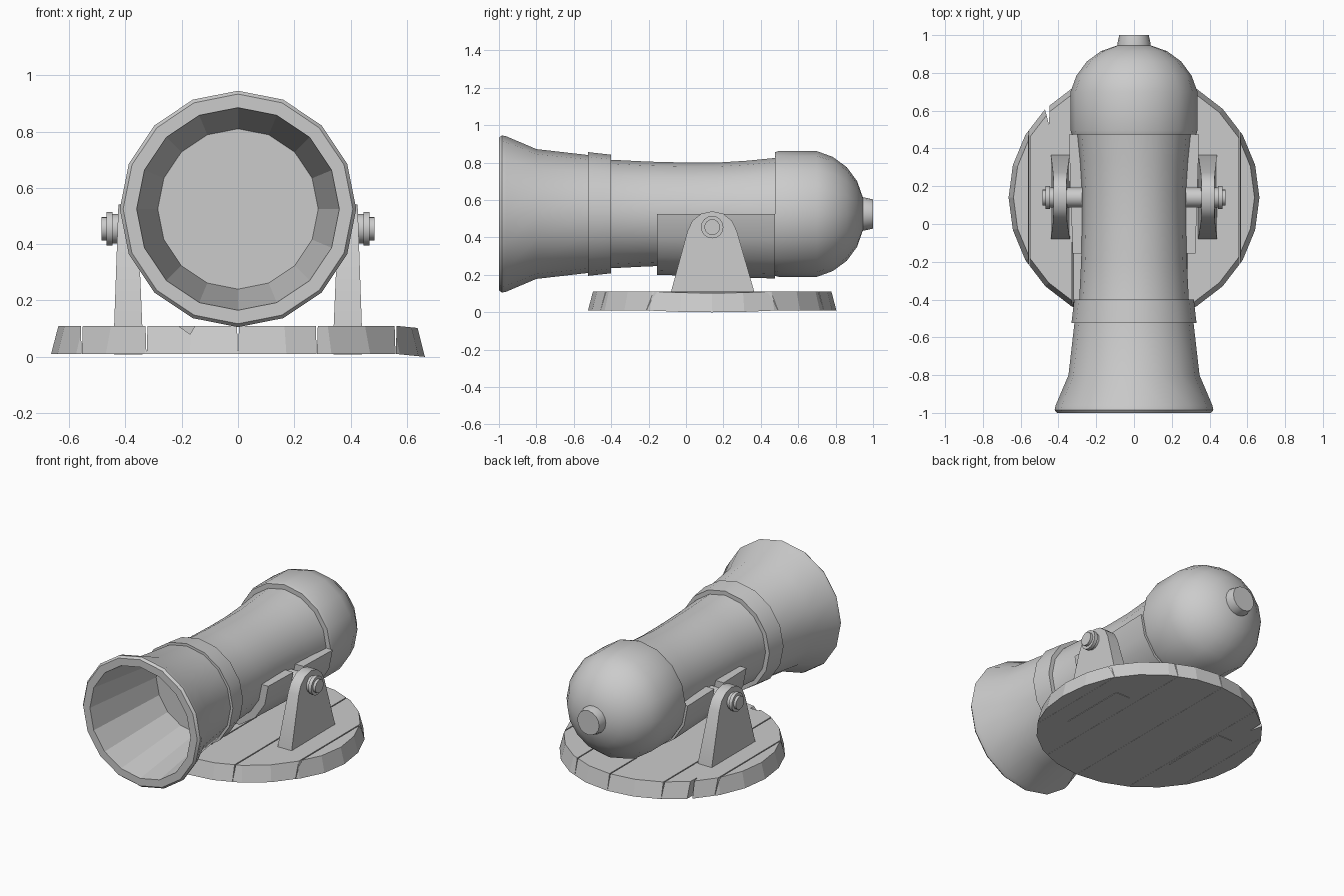
import bpy, bmesh, math
from mathutils import Vector, Matrix

if "Cube" in bpy.data.objects:
    bpy.data.objects.remove(bpy.data.objects["Cube"])

AXIS_Z = 0.525          # height of the barrel axis
PIN_Y, PIN_Z = 0.14, 0.455


def finish(bm, name):
    bmesh.ops.recalc_face_normals(bm, faces=bm.faces[:])
    me = bpy.data.meshes.new(name)
    bm.to_mesh(me)
    bm.free()
    ob = bpy.data.objects.new(name, me)
    bpy.context.collection.objects.link(ob)
    return ob


def lathe(name, prof, seg=16, start=0.0, sweep=2 * math.pi, closed=False):
    """Spin (y, radius) points around the barrel axis."""
    bm = bmesh.new()
    full = sweep > 6.2
    rings = []
    for i in range(seg if full else seg + 1):
        a = start + sweep * i / seg
        rings.append([bm.verts.new((r * math.cos(a), y, AXIS_Z + r * math.sin(a))) for y, r in prof])
    n = len(prof)
    for i in range(seg):
        p, q = rings[i], rings[(i + 1) % len(rings)]
        for j in range(n if closed else n - 1):
            k = (j + 1) % n
            bm.faces.new((p[j], p[k], q[k], q[j]))
    if full and not closed:
        bm.faces.new([r[0] for r in rings])
        bm.faces.new([r[-1] for r in rings])
    elif not full:
        bm.faces.new(rings[0])
        bm.faces.new(rings[-1])
    return finish(bm, name)


def prism(name, base, offset):
    """Extrude a polygon along an offset vector."""
    bm = bmesh.new()
    a = [bm.verts.new(p) for p in base]
    b = [bm.verts.new(Vector(p) + Vector(offset)) for p in base]
    bm.faces.new(a)
    bm.faces.new(b)
    for i in range(len(a)):
        k = (i + 1) % len(a)
        bm.faces.new((a[i], a[k], b[k], b[i]))
    return finish(bm, name)


def cut(ob, cutter):
    cutter.hide_render = True
    cutter.display_type = 'WIRE'
    m = ob.modifiers.new("cut", 'BOOLEAN')
    m.operation, m.solver, m.object = 'DIFFERENCE', 'EXACT', cutter


def x_cylinder(name, x0, x1, r, seg=16):
    bm = bmesh.new()
    m = Matrix.Translation(((x0 + x1) / 2, PIN_Y, PIN_Z)) @ Matrix.Rotation(math.pi / 2, 4, 'Y')
    bmesh.ops.create_cone(bm, cap_ends=True, segments=seg, radius1=r, radius2=r,
                          depth=abs(x1 - x0), matrix=m)
    return finish(bm, name)


# Barrel with flared muzzle and tapering hollow bore
barrel = lathe("barrel", [(-0.43, 0.285), (-1.0, 0.36), (-1.0, 0.408), (-0.985, 0.42), (-0.96, 0.415),
                          (-0.8, 0.347), (-0.53, 0.316), (-0.40, 0.29), (-0.2, 0.28),
                          (0.0, 0.275), (0.17, 0.275), (0.33, 0.285), (0.5, 0.302)])

# Reinforcing band
lathe("barrel_band", [(-0.525, 0.30), (-0.525, 0.331), (-0.40, 0.317), (-0.40, 0.287)], closed=True)

# Rounded breech and its knob
lathe("breech_dome", [(0.475, 0.28), (0.475, 0.33), (0.495, 0.336), (0.70, 0.336), (0.785, 0.305),
                      (0.86, 0.25), (0.915, 0.175), (0.945, 0.09), (0.95, 0.04)])
lathe("breech_knob", [(0.93, 0.088), (0.955, 0.088), (1.0, 0.078)])

# Half-round cradle under the barrel; the middle piece leaves a notch for the axle
for part, y0, y1, seg in (("front", -0.155, 0.09, 8), ("middle", 0.09, 0.19, 6), ("back", 0.19, 0.475, 8)):
    r0, r1 = (0.325 + 0.02 * (y + 0.155) / 0.63 for y in (y0, y1))
    step = math.pi / 8
    lathe("cradle_" + part, [(y0, 0.268), (y0, r0), (y1, r1), (y1, 0.268)], seg=seg,
          start=1.5 * math.pi - step * seg / 2, sweep=step * seg, closed=True)

# Side brackets (tapered in thickness), axles and pins
arc = [(PIN_Y + 0.135 * math.cos(a), PIN_Z - 0.05 + 0.135 * math.sin(a))
       for a in (math.radians(d) for d in (12, 38, 64, 90, 116, 142, 168))]
outline = [(-0.08, 0.007), (-0.08, 0.11)] + arc[::-1] + [(0.365, 0.11), (0.365, 0.007)]
for side, s in (("left", -1), ("right", 1)):
    bm = bmesh.new()
    inner, outer = [], []
    for y, z in outline:
        t = max(0, z - 0.11) / 0.43
        inner.append(bm.verts.new((s * (0.34 + 0.018 * t), y, z)))
        outer.append(bm.verts.new((s * (0.44 - 0.015 * t), y, z)))
    bm.faces.new(inner)
    bm.faces.new(outer)
    for i in range(len(outline)):
        k = (i + 1) % len(outline)
        bm.faces.new((inner[i], inner[k], outer[k], outer[i]))
    finish(bm, side + "_bracket")
    x_cylinder(side + "_axle", s * 0.25, s * 0.45, 0.052)
    x_cylinder(side + "_pin_flange", s * 0.446, s * 0.468, 0.06)
    x_cylinder(side + "_pin_cap", s * 0.42, s * 0.485, 0.042)

# Round plank base: tapered disc sliced into boards with narrow V grooves
seams = [-0.9, -0.555, -0.325, 0.0, 0.28, 0.56, 0.9]
planks = []
for i in range(len(seams) - 1):
    bm = bmesh.new()
    bmesh.ops.create_cone(bm, cap_ends=True, segments=24, radius1=0.664, radius2=0.638, depth=0.1,
                          matrix=Matrix.Translation((0, PIN_Y, 0.06)))
    for x, d in ((seams[i], -1), (seams[i + 1], 1)):
        if abs(x) > 0.7:
            continue
        res = bmesh.ops.bisect_plane(bm, geom=bm.verts[:] + bm.edges[:] + bm.faces[:],
                                     plane_co=(x - d * 0.0005, 0, 0.01),
                                     plane_no=Vector((d, 0, 0.03)).normalized(), clear_outer=True)
        edges = [e for e in res["geom_cut"] if isinstance(e, bmesh.types.BMEdge)]
        bmesh.ops.edgenet_fill(bm, edges=edges)
    planks.append(finish(bm, "base_plank_%d" % (i + 1)))

# Outer right board sags slightly to the ground
for v in planks[-1].data.vertices:
    v.co.z -= 0.1 * max(0, v.co.x - 0.56)

# Chips in the plank edges
cut(planks[2], prism("front_chip_cutter", [(-0.22, -0.6, 0.115), (-0.15, -0.6, 0.115), (-0.17, -0.6, 0.08)],
                     (0, 0.16, 0)))
cut(planks[1], prism("back_chip_cutter", [(-0.485, 0.66, -0.02), (-0.45, 0.525, -0.02), (-0.445, 0.68, -0.02)],
                     (0, 0, 0.2)))

# Smooth shading with sharp edges kept; flat boards and faceted bore
bpy.ops.object.select_all(action='SELECT')
bpy.context.view_layer.objects.active = barrel
bpy.ops.object.shade_smooth_by_angle(angle=math.radians(30))
for ob in planks:
    ob.data.shade_flat()
for p in barrel.data.polygons:
    c = p.center - Vector((0, p.center.y, AXIS_Z))
    if p.normal.dot(c) < -0.05:
        p.use_smooth = False
